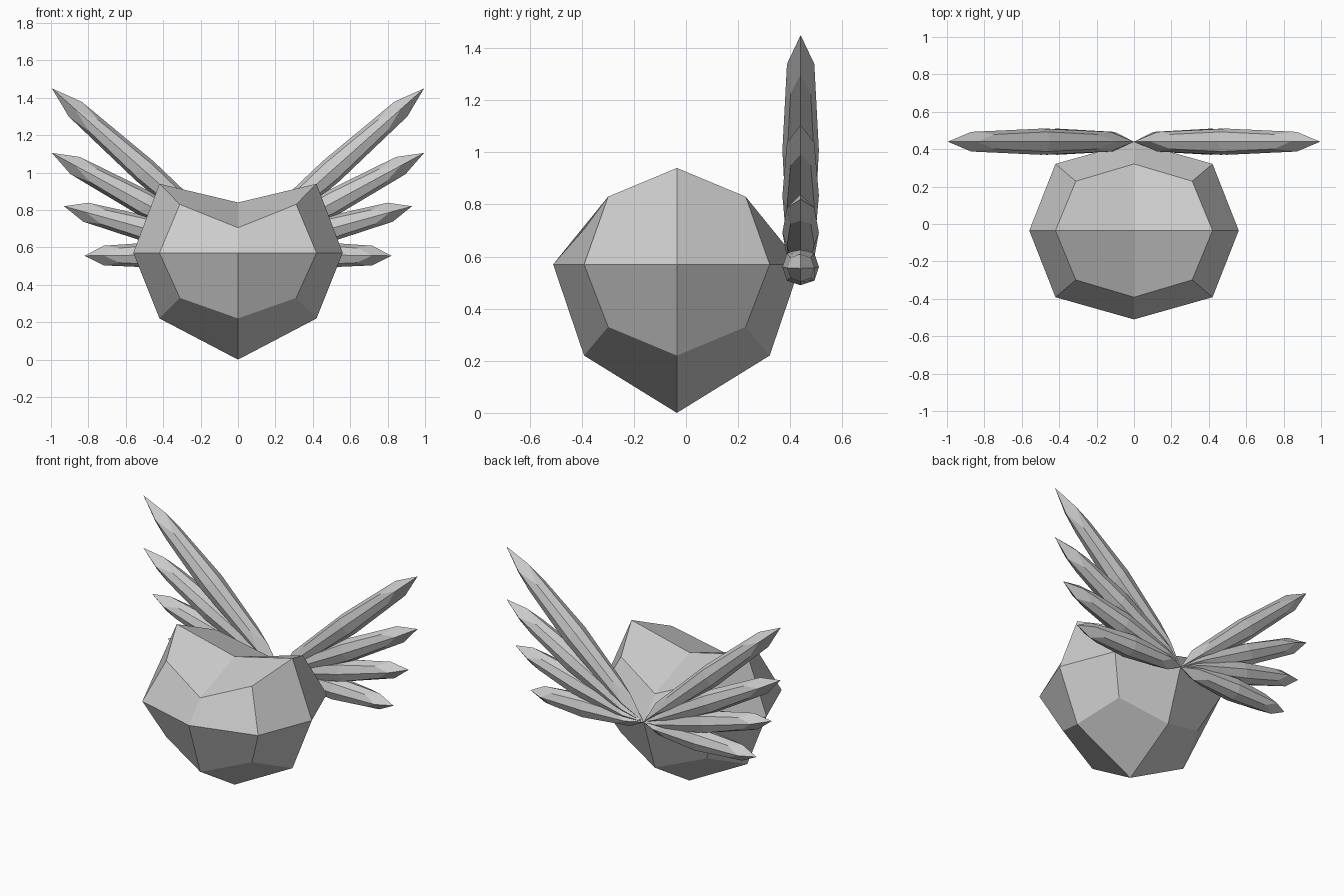
import bpy, bmesh, math
from mathutils import Vector, Matrix

if "Cube" in bpy.data.objects:
    bpy.data.objects.remove(bpy.data.objects["Cube"])


def faceted_ball(name, place):
    """24-quad ball: a once-subdivided cube whose vertices are set by place(sign vector)."""
    bm = bmesh.new()
    bmesh.ops.create_cube(bm, size=2)
    bmesh.ops.subdivide_edges(bm, edges=bm.edges[:], cuts=1, use_grid_fill=True)
    for v in bm.verts:
        v.co = place(Vector([round(c) for c in v.co]))
    bmesh.ops.recalc_face_normals(bm, faces=bm.faces[:])
    mesh = bpy.data.meshes.new(name)
    bm.to_mesh(mesh)
    bm.free()
    obj = bpy.data.objects.new(name, mesh)
    bpy.context.collection.objects.link(obj)
    return obj


def rounded(s):
    # face centres stay out, edge middles and corners are pulled in
    return s * {1: 1.0, 2: 0.75, 3: 0.5556}[sum(abs(c) > 0.5 for c in s)]


# Body: pointed bottom and a saddle-shaped dip across the top
CENTRE = Vector((0, -0.035, 0.57))


def body_point(s):
    p = rounded(s)
    p = Vector((p.x * 0.56, p.y * 0.475, p.z * 0.465))
    on_x, on_y = abs(s.x) > 0.5, abs(s.y) > 0.5
    if s.z > 0:
        p.z = {(0, 0): 0.27, (1, 0): 0.37, (0, 1): 0.135, (1, 1): 0.26}[(on_x, on_y)]
    elif s.z < 0:
        p.z = {(0, 0): -0.57, (1, 0): -0.35, (0, 1): -0.35, (1, 1): -0.24}[(on_x, on_y)]
    return p + CENTRE


faceted_ball("body", body_point)

# Wings: four spindle feathers per side fanning from one point on the back
HUB = Vector((0, 0.44, 0.565))
TIPS = [(0.995, 1.45), (0.995, 1.105), (0.93, 0.82), (0.82, 0.555)]

for side, label in ((1, "right"), (-1, "left")):
    for i, (x, z) in enumerate(TIPS, 1):
        axis = Vector((side * x, 0, z - HUB.z))
        turn = Matrix.Rotation(-math.atan2(axis.z, axis.x), 3, 'Y')

        def feather_point(s):
            p = rounded(s)
            local = Vector(((p.x + 1) * axis.length / 2, p.y * 0.07, p.z * 0.07))
            return HUB + turn @ local

        faceted_ball(f"{label}_feather_{i}", feather_point)
